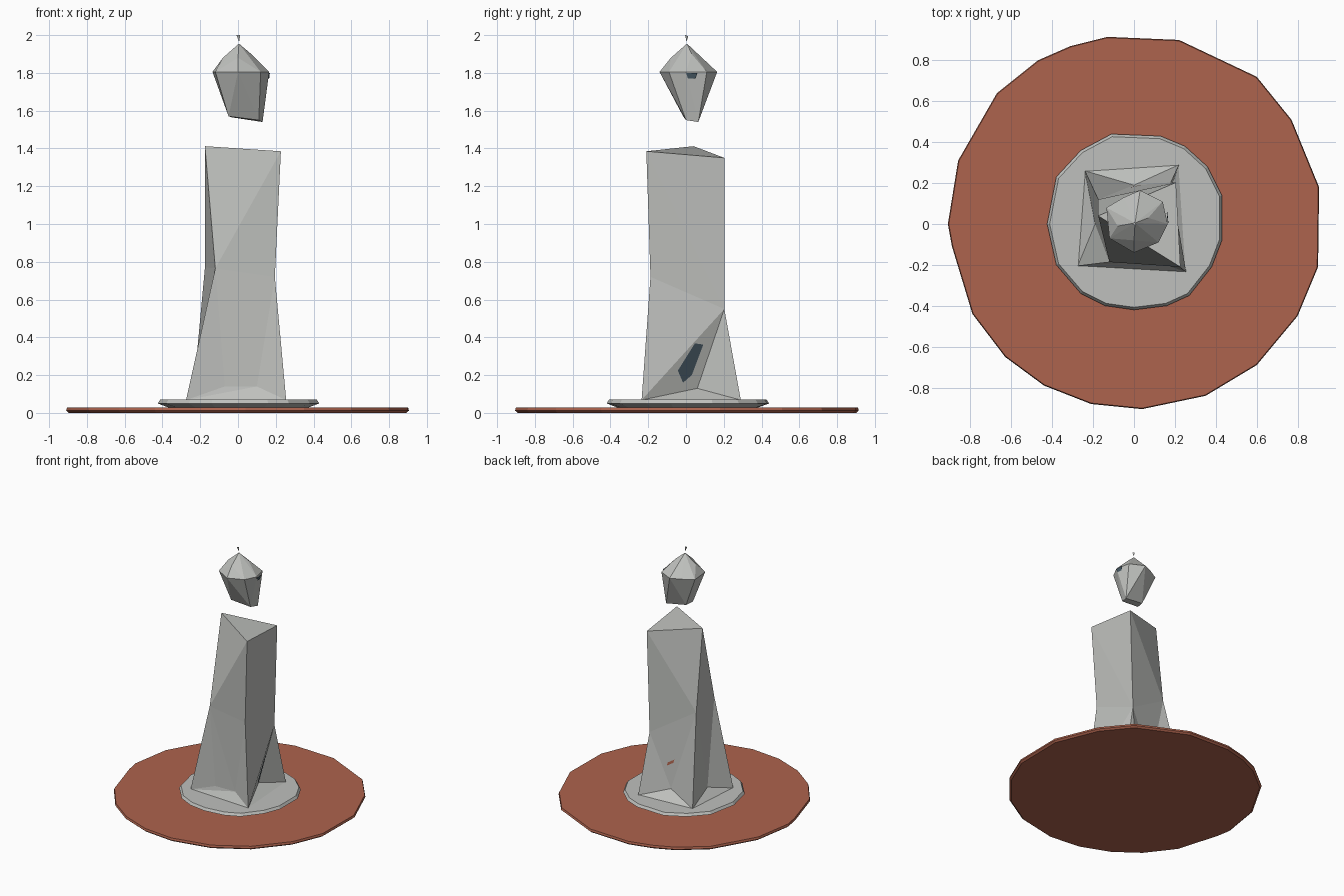
import bpy, bmesh
from mathutils import Vector as V

if "Cube" in bpy.data.objects:
    bpy.data.objects.remove(bpy.data.objects["Cube"])


def material(name, color):
    m = bpy.data.materials.new(name)
    m.diffuse_color = (*color, 1)
    m.use_nodes = True
    m.node_tree.nodes["Principled BSDF"].inputs["Base Color"].default_value = m.diffuse_color
    return m


STONE = material("pale_stone", (0.52, 0.53, 0.51))
BRICK = material("brick_red", (0.42, 0.125, 0.075))
SLATE = material("dark_slate", (0.06, 0.095, 0.12))


def finish(name, bm, mat):
    bmesh.ops.recalc_face_normals(bm, faces=bm.faces)
    mesh = bpy.data.meshes.new(name)
    bm.to_mesh(mesh)
    bm.free()
    mesh.materials.append(mat)
    obj = bpy.data.objects.new(name, mesh)
    bpy.context.collection.objects.link(obj)
    return obj


def stacked(name, outline, levels, mat):
    """Loft one outline through (scale, height) levels and cap both ends."""
    bm = bmesh.new()
    rings = [[bm.verts.new((x * s, y * s, z)) for x, y in outline] for s, z in levels]
    n = len(outline)
    for a, b in zip(rings, rings[1:]):
        for i in range(n):
            j = (i + 1) % n
            bm.faces.new((a[i], a[j], b[j], b[i]))
    bm.faces.new(rings[0])
    bm.faces.new(rings[-1])
    return finish(name, bm, mat)


def hull(name, points, mat):
    bm = bmesh.new()
    for p in points:
        bm.verts.new(p)
    res = bmesh.ops.convex_hull(bm, input=bm.verts)
    junk = [g for g in res["geom_interior"] if isinstance(g, bmesh.types.BMVert)]
    bmesh.ops.delete(bm, geom=junk, context="VERTS")
    return finish(name, bm, mat)


def plate(name, points, mat, outward):
    """Thin single-face plate, lifted off its wall along its normal."""
    bm = bmesh.new()
    f = bm.faces.new([bm.verts.new(p) for p in points])
    f.normal_update()
    n = f.normal if f.normal.dot(V(outward)) > 0 else -f.normal
    bmesh.ops.translate(bm, verts=bm.verts, vec=n * 0.004)
    obj = finish(name, bm, mat)
    if obj.data.polygons[0].normal.dot(V(outward)) < 0:
        obj.data.flip_normals()
    return obj


# Round paved ground disc
ground = [(-.13, .915), (.22, .90), (.6, .72), (.77, .51), (.905, .18), (.9, -.21),
          (.8, -.45), (.6, -.69), (.35, -.84), (.04, -.905), (-.21, -.88), (-.44, -.79),
          (-.63, -.65), (-.79, -.44), (-.89, -.11), (-.91, 0), (-.86, .31), (-.67, .64),
          (-.47, .8), (-.31, .87)]
stacked("paved_disc", ground, [(0.985, 0), (1, 0.012), (0.995, 0.028)], BRICK)

# Stone plinth disc
plinth = [(-.11, .44), (.13, .43), (.25, .38), (.36, .28), (.43, .14), (.43, -.08),
          (.38, -.21), (.27, -.35), (.16, -.40), (0, -.42), (-.14, -.40), (-.26, -.34),
          (-.38, -.2), (-.425, 0), (-.38, .23), (-.26, .36)]
stacked("plinth", plinth, [(0.85, 0.026), (1, 0.05), (0.97, 0.07)], STONE)

# Pillar: three-sided at the top, spreading to four splayed feet
P = {
    "A": (-.175, .04, 1.412), "B": (.227, -.21, 1.385), "C": (.205, .203, 1.35),
    "D": (-.12, -.186, .765), "E": (-.175, .12, .77),
    "F": (.18, .203, .55), "G": (.195, -.188, .72),
    "H": (-.275, -.205, .068), "I": (.255, -.235, .068),
    "J": (.22, .29, .068), "K": (-.24, .26, .068),
    "M": (-.07, -.185, .14), "N": (.10, -.18, .14),
    "R": (.14, .06, .13), "Q": (0, .19, .14), "L": (-.19, 0, .13),
}
P = {k: V(p) for k, p in P.items()}
walls = ("ABC ADB BDG DMN DNG DHM HIN HNM GNI "   # top and front
         "BGF BFC GFI FIR FRJ RIJ "               # right
         "ACE CFE EFQ FJQ EQK QJK "               # back
         "AED ELD EKL DLH LKH HIJ HJK")           # left and underside
bm = bmesh.new()
verts = {k: bm.verts.new(p) for k, p in P.items()}
for w in walls.split():
    bm.faces.new([verts[c] for c in w])
finish("pillar", bm, STONE)


def on_wall(tri, weights):
    return [sum((P[c] * w for c, w in zip(tri, ws)), V()) for ws in weights]


# Small coloured inlays on the pillar walls
plate("recess_inlay", on_wall("FIR", [(.62, .35, .03), (.58, .18, .24), (.2, .2, .6),
                                      (.12, .32, .56), (.3, .5, .2)]), SLATE, (1, 0, 0))
c = on_wall("EFQ", [(.18, .22, .6)])[0]
e = (P["F"] - P["E"]).normalized() * 0.03
u = (P["E"] - P["Q"]).normalized() * 0.014
plate("back_inlay", [c - e - u, c + e - u, c + e + u, c - e + u], BRICK, (0, 1, 0))

# Floating faceted finial
shoulder = [(-.135, .08), (-.05, .13), (.03, .165), (.14, .11), (.165, 0),
            (.12, -.09), (0, -.14), (-.12, -.07)]
finial = [(x, y, 1.805) for x, y in shoulder]
finial += [(0.005, 0.005, 1.955), (-.08, -.01, 1.88), (.07, .03, 1.9), (0, -.08, 1.88),
           (-.05, -.015, 1.57), (-.035, .05, 1.565), (.13, .065, 1.54), (.11, .0, 1.55)]
hull("finial", finial, STONE)
plate("finial_inlay", [(.165, .0, 1.80), (.159, .06, 1.80), (.156, .05, 1.77),
                       (.161, .01, 1.77)], SLATE, (1, 0, 0))

# Tiny tip above the finial
hull("tip", [(-.008, -.005, 2), (.012, -.005, 2), (.002, .012, 1.995), (.006, .003, 1.965)], STONE)
